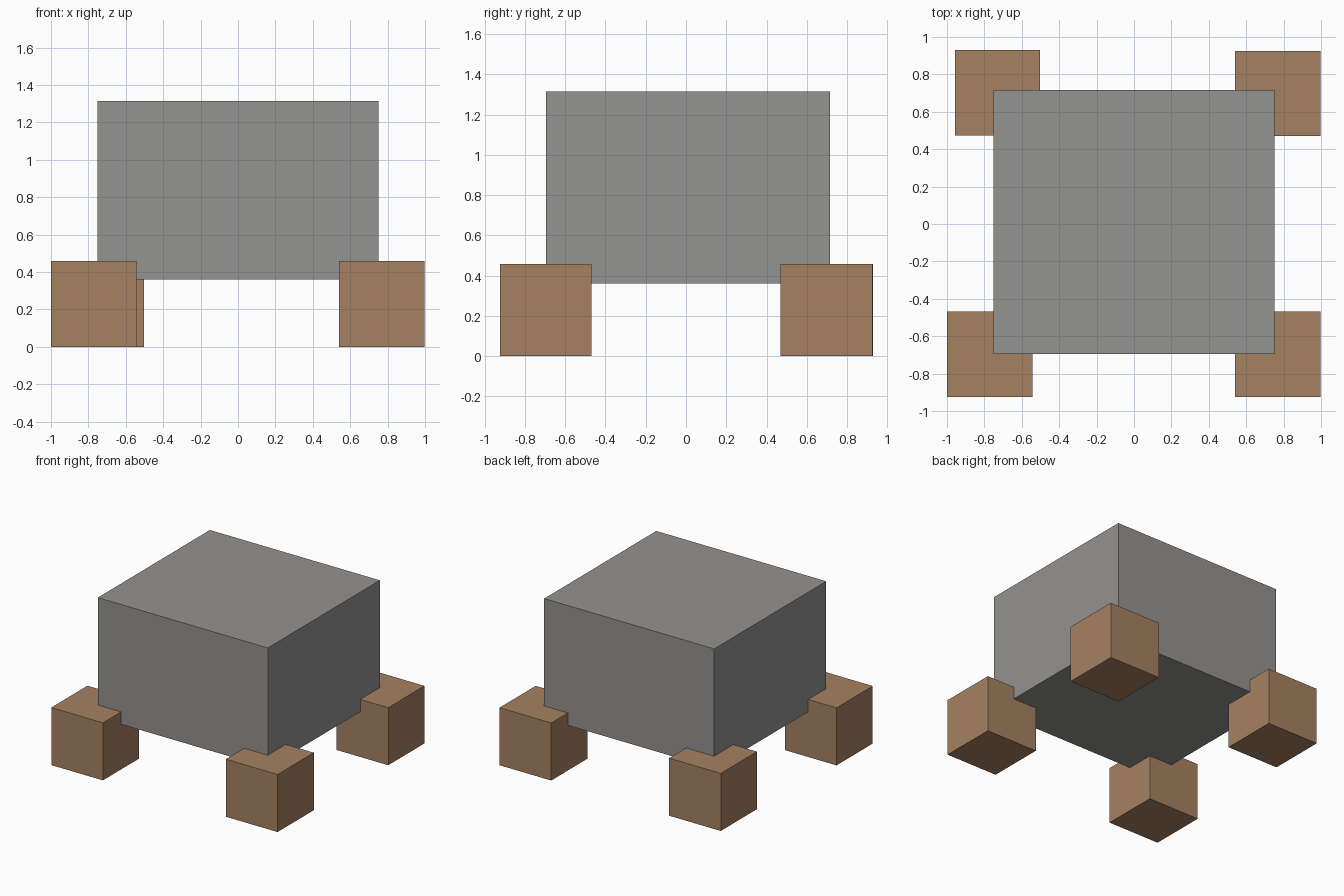
import bpy

if "Cube" in bpy.data.objects:
    bpy.data.objects.remove(bpy.data.objects["Cube"])


def material(name, srgb):
    # 0-255 display colour converted to linear
    lin = [((c / 255 + 0.055) / 1.055) ** 2.4 for c in srgb]
    m = bpy.data.materials.new(name)
    m.diffuse_color = (*lin, 1.0)
    m.use_nodes = True
    m.node_tree.nodes["Principled BSDF"].inputs["Base Color"].default_value = m.diffuse_color
    return m


def box(name, centre, size, mat):
    bpy.ops.mesh.primitive_cube_add(size=1, location=centre)
    ob = bpy.context.object
    ob.name = name
    ob.scale = size
    bpy.ops.object.transform_apply(location=False, rotation=False, scale=True)
    ob.data.materials.append(mat)
    return ob


grey = material("stone grey", (148, 147, 145))
brown = material("wood brown", (166, 129, 98))

# Main block, slightly off centre in depth
box("body", (0, 0.01, 0.8375), (1.5, 1.412, 0.955), grey)

# Four corner feet; the back left one sits a little further in
FOOT = (0.456, 0.456, 0.459)
feet = {
    "front_left_foot": (-0.772, -0.697),
    "front_right_foot": (0.769, -0.697),
    "back_right_foot": (0.769, 0.698),
    "back_left_foot": (-0.73, 0.702),
}
for name, (x, y) in feet.items():
    box(name, (x, y, FOOT[2] / 2), FOOT, brown)
